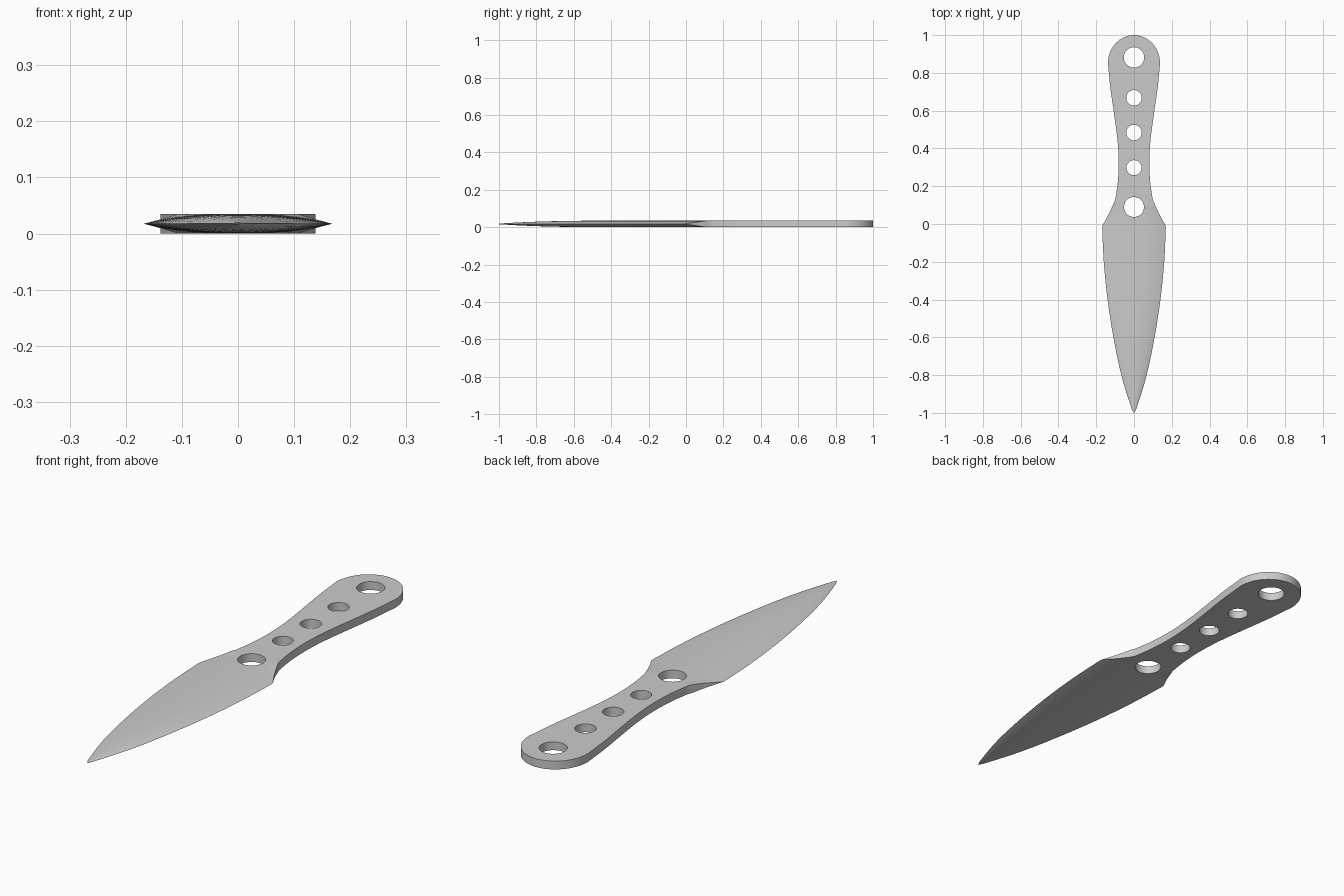
import bpy, bmesh, math
from mathutils import Matrix

if "Cube" in bpy.data.objects:
    bpy.data.objects.remove(bpy.data.objects["Cube"])

H = 0.0175          # half thickness
COLS = 16           # divisions across the width

def curve(pts, n):
    """Smooth (y, half width) rows through the given points."""
    def slope(i):
        a, b = pts[max(i - 1, 0)], pts[min(i + 1, len(pts) - 1)]
        return (b[1] - a[1]) / (b[0] - a[0])
    out = []
    for i in range(len(pts) - 1):
        (y0, w0), (y1, w1) = pts[i], pts[i + 1]
        d = y1 - y0
        for k in range(n):
            t = k / n
            w = ((2*t**3 - 3*t**2 + 1) * w0 + (t**3 - 2*t**2 + t) * d * slope(i)
                 + (3*t**2 - 2*t**3) * w1 + (t**3 - t**2) * d * slope(i + 1))
            out.append((y0 + d * t, w))
    return out

# outline, tip to pommel: blade, shoulder, grip, rounded end
rows = curve([(-1, 0), (-0.98, 0.012), (-0.8, 0.067), (-0.6, 0.109), (-0.4, 0.14),
              (-0.2, 0.16), (-0.03, 0.168), (-0.01, 0.168)], 4)
rows += curve([(-0.01, 0.168), (0.06, 0.13), (0.13, 0.099)], 4)
rows += curve([(0.13, 0.099), (0.22, 0.086), (0.33, 0.081), (0.45, 0.088),
               (0.6, 0.108), (0.72, 0.125), (0.85, 0.138)], 4)
for k in range(17):
    a = math.pi / 2 * k / 16
    rows.append((0.85 + 0.15 * math.sin(a), 0.138 * max(math.cos(a), 0)))

def half_thickness(y, u):
    """Flat slab on the grip, lens section with sharp edges on the blade."""
    edge = min(max((y + 0.01) / 0.12, 0), 1)
    s = min(max((y + 1) / 0.6, 0), 1)
    spine = H * (0.1 + 0.9 * (1 - (1 - s) ** 2.5))
    return spine * (1 - (1 - edge) * abs(u) ** 2.6)

# knife body
bm = bmesh.new()
grid = []
for y, w in rows:
    us = [-1 + 2 * c / COLS for c in range(COLS + 1)]
    ring = [bm.verts.new((u * w, y, H + half_thickness(y, u))) for u in us]
    ring += [bm.verts.new((u * w, y, H - half_thickness(y, u))) for u in reversed(us)]
    grid.append(ring)
for r0, r1 in zip(grid, grid[1:]):
    for c in range(len(r0)):
        d = (c + 1) % len(r0)
        bm.faces.new((r0[c], r0[d], r1[d], r1[c]))
bmesh.ops.remove_doubles(bm, verts=bm.verts, dist=1e-5)
bmesh.ops.recalc_face_normals(bm, faces=bm.faces)
me = bpy.data.meshes.new("throwing_knife")
bm.to_mesh(me)
bm.free()
knife = bpy.data.objects.new("throwing_knife", me)
bpy.context.collection.objects.link(knife)

# hole cutters along the grip
bm = bmesh.new()
for y, r in [(0.882, 0.054), (0.668, 0.041), (0.484, 0.041), (0.298, 0.04), (0.09, 0.053)]:
    bmesh.ops.create_cone(bm, cap_ends=True, segments=40, radius1=r, radius2=r,
                          depth=0.2, matrix=Matrix.Translation((0, y, H)))
cm = bpy.data.meshes.new("hole_cutter")
bm.to_mesh(cm)
bm.free()
cutter = bpy.data.objects.new("hole_cutter", cm)
cutter.hide_render = True
bpy.context.collection.objects.link(cutter)

mod = knife.modifiers.new("holes", 'BOOLEAN')
mod.operation = 'DIFFERENCE'
mod.solver = 'EXACT'
mod.object = cutter
bpy.context.view_layer.objects.active = knife
knife.select_set(True)
bpy.ops.object.modifier_apply(modifier=mod.name)
bpy.data.objects.remove(cutter)
bpy.ops.object.shade_smooth_by_angle(angle=math.radians(25))
